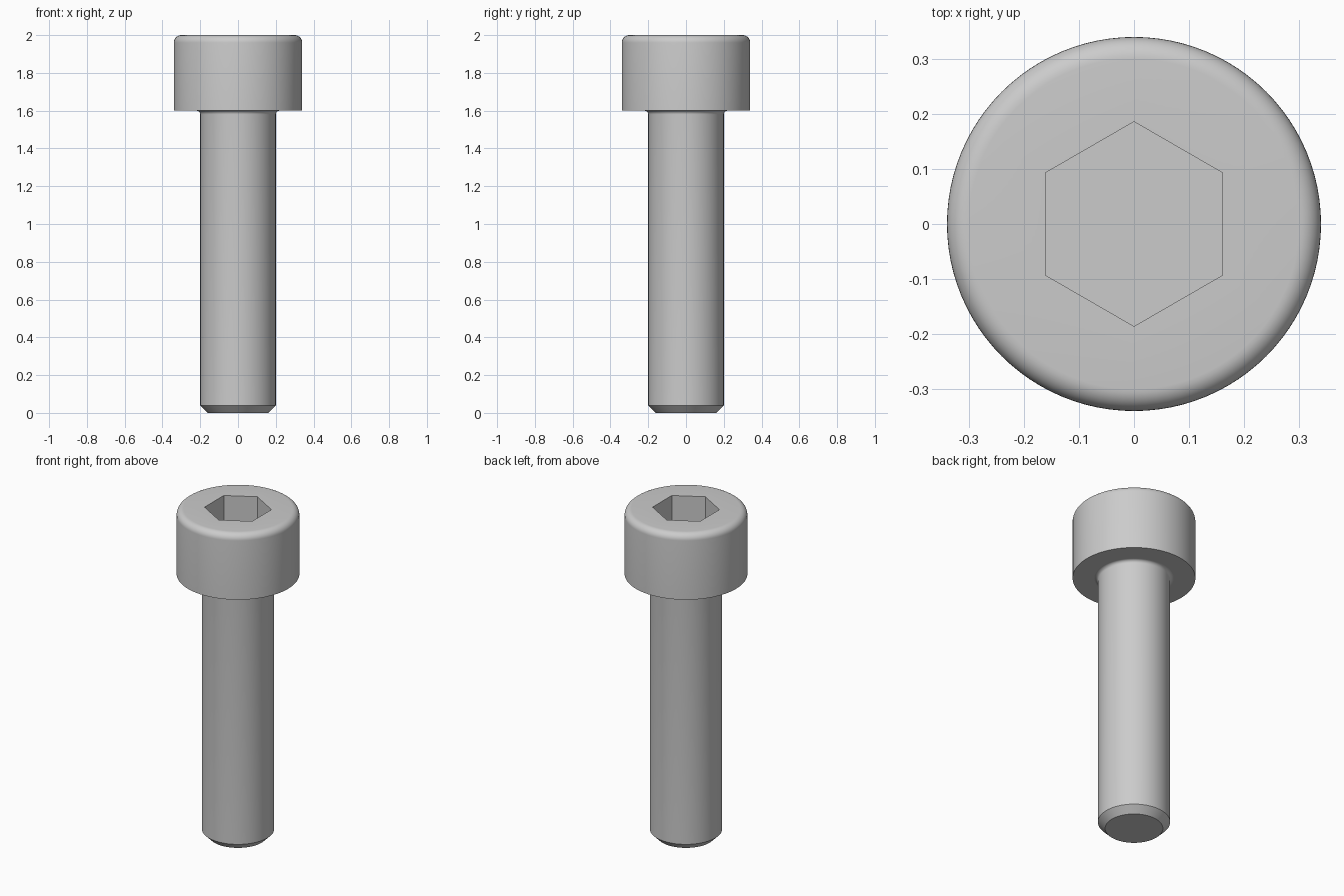
import bpy
import bmesh
from math import cos, sin, pi, radians

default = bpy.data.objects.get("Cube")
if default:
    bpy.data.objects.remove(default, do_unlink=True)

SEGMENTS = 96
HEAD_R, HEAD_BASE, TOP = 0.34, 1.6, 2.0
SHANK_R, CHAMFER = 0.2, 0.04
EDGE_ROUND, NECK_ROUND = 0.04, 0.02
HEX_FLAT, SOCKET_DEPTH = 0.161, 0.2

steel = bpy.data.materials.new("grey steel")
steel.use_nodes = True
color = (0.6, 0.6, 0.6, 1)
steel.diffuse_color = color
steel.node_tree.nodes["Principled BSDF"].inputs["Base Color"].default_value = color


def arc(cx, cz, r, start, end, steps=8):
    """Profile points along a circular arc, angles in degrees."""
    angles = [radians(start + (end - start) * i / steps) for i in range(steps + 1)]
    return [(cx + r * cos(a), cz + r * sin(a), False) for a in angles]


def hex_scale(a):
    """Turns a flat-side distance into the hexagon's radius at an angle."""
    return 1 / cos((a + pi / 6) % (pi / 3) - pi / 6)


def lathe(name, profile, cap_start=False, cap_end=False):
    """Sweep (radius, z, is_hex) points round z, from the bottom outward and up."""
    bm = bmesh.new()
    rings = []
    for r, z, is_hex in profile:
        ring = []
        for i in range(SEGMENTS):
            a = 2 * pi * i / SEGMENTS
            d = r * hex_scale(a) if is_hex else r
            ring.append(bm.verts.new((d * cos(a), d * sin(a), z)))
        rings.append(ring)
    for low, high in zip(rings, rings[1:]):
        for i in range(SEGMENTS):
            j = (i + 1) % SEGMENTS
            bm.faces.new((low[i], low[j], high[j], high[i]))
    if cap_start:
        bm.faces.new(rings[0][::-1])
    if cap_end:
        bm.faces.new(rings[-1])
    mesh = bpy.data.meshes.new(name)
    bm.to_mesh(mesh)
    bm.free()
    mesh.materials.append(steel)
    obj = bpy.data.objects.new(name, mesh)
    bpy.context.collection.objects.link(obj)
    bpy.ops.object.select_all(action="DESELECT")
    obj.select_set(True)
    bpy.context.view_layer.objects.active = obj
    bpy.ops.object.shade_smooth_by_angle(angle=radians(30))
    return obj


# Shank: chamfered tip, straight body and a small fillet under the head
neck_r = SHANK_R + NECK_ROUND
lathe("shank",
      [(SHANK_R - CHAMFER, 0, False), (SHANK_R, CHAMFER, False)]
      + arc(neck_r, HEAD_BASE - NECK_ROUND, NECK_ROUND, 180, 90),
      cap_start=True)

# Head: flat underside, rounded top rim and a hexagonal socket
lathe("socket_head",
      [(neck_r, HEAD_BASE, False), (HEAD_R, HEAD_BASE, False)]
      + arc(HEAD_R - EDGE_ROUND, TOP - EDGE_ROUND, EDGE_ROUND, 0, 90)
      + [(HEX_FLAT, TOP, True), (HEX_FLAT, TOP - SOCKET_DEPTH, True)],
      cap_end=True)
